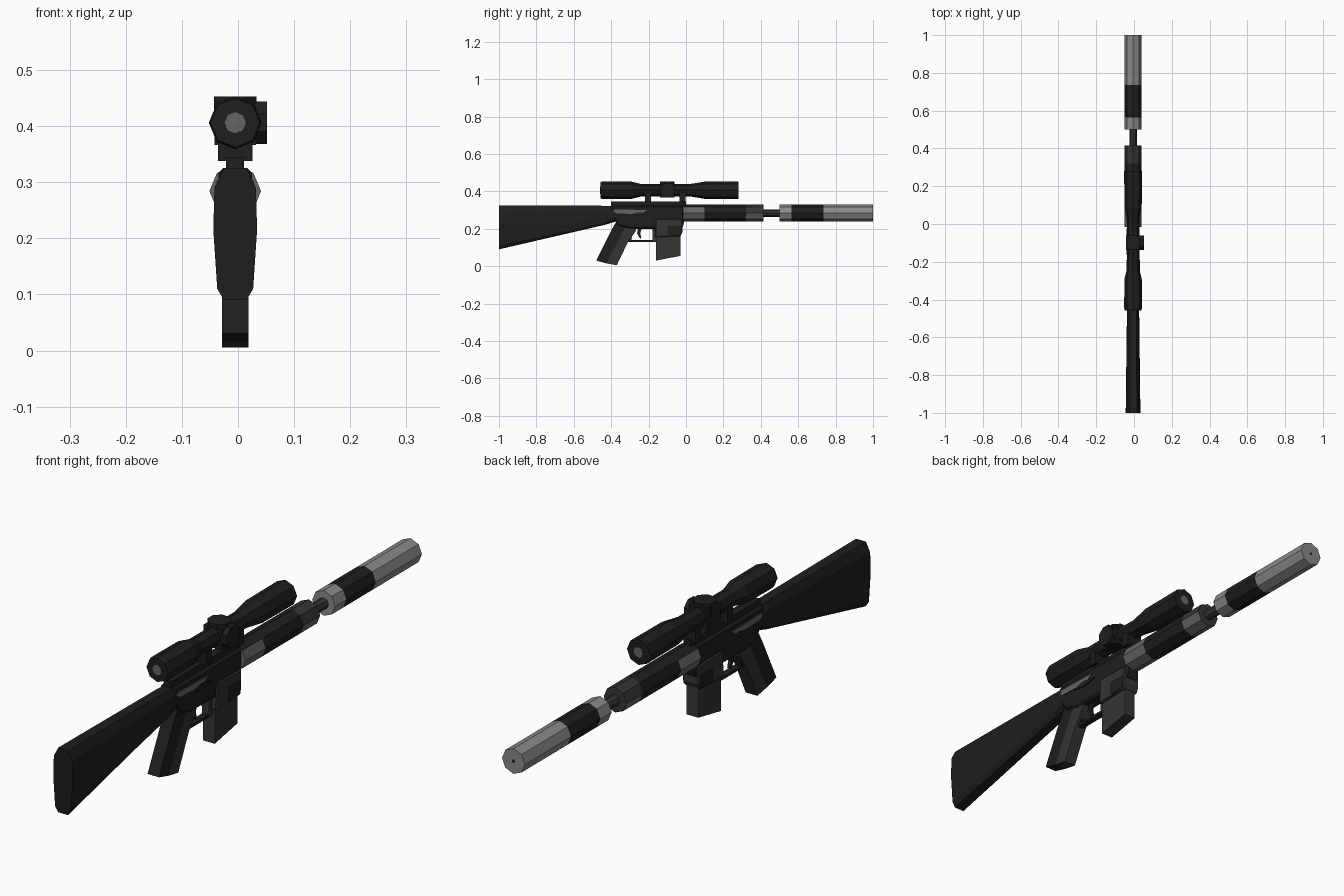
import bpy, bmesh, math
from mathutils import Vector

if "Cube" in bpy.data.objects:
    bpy.data.objects.remove(bpy.data.objects["Cube"])

CX = -0.005  # centre line of the rifle (the side turret sticks out to +x)


def mat(name, v):
    m = bpy.data.materials.new(name)
    m.diffuse_color = (v, v, v, 1)
    m.use_nodes = True
    m.node_tree.nodes["Principled BSDF"].inputs["Base Color"].default_value = m.diffuse_color
    return m


DARK = mat("dark_black", 0.013)
MID = mat("charcoal", 0.035)
GREY = mat("patch_grey", 0.13)
LIGHT = mat("light_grey", 0.25)


def loft(name, rings, mats, rule=None):
    """Skin equal-length rings of points, cap both ends, colour faces by rule."""
    bm = bmesh.new()
    vs = [[bm.verts.new(p) for p in r] for r in rings]
    n = len(rings[0])
    for a, b in zip(vs, vs[1:]):
        for i in range(n):
            bm.faces.new((a[i], a[(i + 1) % n], b[(i + 1) % n], b[i]))
    bm.faces.new(vs[0])
    bm.faces.new(vs[-1])
    bmesh.ops.recalc_face_normals(bm, faces=bm.faces)
    if rule:
        for f in bm.faces:
            f.material_index = rule(f.calc_center_median(), f.normal)
    me = bpy.data.meshes.new(name)
    bm.to_mesh(me)
    bm.free()
    for m in mats:
        me.materials.append(m)
    ob = bpy.data.objects.new(name, me)
    bpy.context.collection.objects.link(ob)
    return ob


def tube(name, z, stations, mats, rule=None, n=8):
    """Octagonal lathe along y; stations are (y, radius)."""
    ang = [2 * math.pi * i / n for i in range(n)]
    return loft(name, [[(CX + r * math.cos(a), y, z + r * math.sin(a)) for a in ang]
                       for y, r in stations], mats, rule)


def plate(name, prof, hw, m, x=0.0, bevel=0.0):
    """Side profile of (y, z) points extruded to half-width hw."""
    ob = loft(name, [[(CX + x + s * hw, y, z) for y, z in prof] for s in (-1, 1)], [m])
    if bevel:
        b = ob.modifiers.new("chamfer", 'BEVEL')
        b.width, b.segments = bevel, 1
    return ob


def box(name, y0, y1, z0, z1, hw, m, x=0.0, bevel=0.0):
    return plate(name, [(y0, z0), (y1, z0), (y1, z1), (y0, z1)], hw, m, x, bevel)


# Stock: half-sections mirrored and lofted from butt to receiver
def section(y, half):
    return [(CX + w, y, z) for w, z in half] + [(CX - w, y, z) for w, z in reversed(half)]


butt = [(.02, .325), (.037, .29), (.039, .215), (.032, .11), (.02, .09)]
neck = [(.018, .323), (.031, .3), (.032, .255), (.028, .232), (.016, .222)]
tip = [(.015, .32), (.027, .3), (.028, .275), (.025, .26), (.014, .25)]
loft("stock", [section(-1, butt), section(-.43, neck), section(-.34, tip)], [DARK])

# Receiver, top rail and magazine housing
plate("receiver", [(-.40, .27), (-.36, .215), (-.30, .2), (-.02, .2), (-.01, .235),
                   (-.01, .325), (-.40, .325)], .03, DARK, bevel=.008)
box("top_rail", -.40, 0, .315, .345, .016, DARK)
plate("magazine_housing", [(-.165, .155), (-.03, .16), (-.02, .18), (-.02, .25),
                           (-.16, .255)], .034, MID, bevel=.004)
for s in (-1, 1):
    plate("receiver_patch", [(-.39, .292), (-.37, .282), (-.24, .278), (-.21, .3), (-.38, .304)],
          .002, GREY, x=s * .031)
    plate("housing_patch", [(-.1, .17), (-.09, .16), (-.03, .165), (-.025, .215), (-.1, .215)],
          .001, DARK, x=s * .034)
    plate("bolt_boss", [(-.31, .275), (-.25, .265), (-.19, .275), (-.25, .288)],
          .004, DARK, x=s * .032)
# Magazine
plate("magazine", [(-.16, .03), (-.03, .055), (-.03, .17), (-.16, .17)], .0235, MID)
# Pistol grip, dark at the rear and charcoal at the front
plate("grip_rear", [(-.375, .235), (-.40, .19), (-.48, .03), (-.425, .015), (-.33, .2), (-.32, .235)],
      .0235, DARK)
plate("grip_front", [(-.32, .23), (-.33, .2), (-.425, .015), (-.37, .005), (-.31, .13),
                     (-.27, .185), (-.26, .22)], .0235, MID)
# Trigger and its guard
box("guard_bottom", -.31, -.16, .13, .14, .012, DARK)
plate("guard_rear", [(-.31, .13), (-.295, .13), (-.28, .2), (-.295, .2)], .012, DARK)
plate("trigger", [(-.255, .205), (-.235, .205), (-.245, .175), (-.238, .15), (-.246, .148),
                  (-.262, .175)], .006, DARK)
box("guard_front", -.18, -.16, .135, .21, .014, MID)


# Handguard with worn grey ends, barrel and three-band suppressor
def worn(c, n):
    if c.y < .1:
        return 2 if n.z < .6 else 0
    if c.y > .32:
        return 2 if n.z < .0 else 1
    return 0


BZ = .284
tube("handguard", BZ, [(-.015, .046), (.1, .046), (.32, .046), (.415, .046)],
     [DARK, MID, GREY], worn)
tube("barrel", BZ, [(.40, .02), (.52, .02)], [MID])
tube("suppressor", BZ, [(.5, .046), (.565, .046), (.735, .046), (1, .046)],
     [LIGHT, DARK], lambda c, n: 1 if .57 < c.y < .73 else 0)
tube("muzzle_bore", BZ, [(.99, .006), (1.0005, .006)], [DARK])

# Telescopic sight
SZ = .406
tube("scope_tube", SZ, [(-.457, .044), (-.445, .047), (-.29, .046), (-.24, .033), (.02, .033),
                        (.1, .046), (.28, .047)], [DARK])
for name, y in (("eye_lens", -.4575), ("front_lens", .2805)):
    tube(name, SZ, [(y - .001, .019), (y + .001, .019)], [GREY])
# Adjustment turrets: one upright, one to the right
TY = -.1
ang = [math.pi / 8 + math.pi * i / 4 for i in range(8)]
loft("top_turret", [[(CX + .041 * math.cos(a), TY + .041 * math.sin(a), z) for a in ang]
                    for z in (SZ, .453)], [DARK])
loft("side_turret", [[(x, TY + .041 * math.cos(a), SZ + .041 * math.sin(a)) for a in ang]
                     for x in (.02, .052)], [DARK])
box("turret_block", -.138, -.062, .366, .44, .037, DARK)
# Scope mounts
for y in (-.203, -.02):
    box("scope_mount", y - .016, y + .016, .338, .39, .031, DARK)
